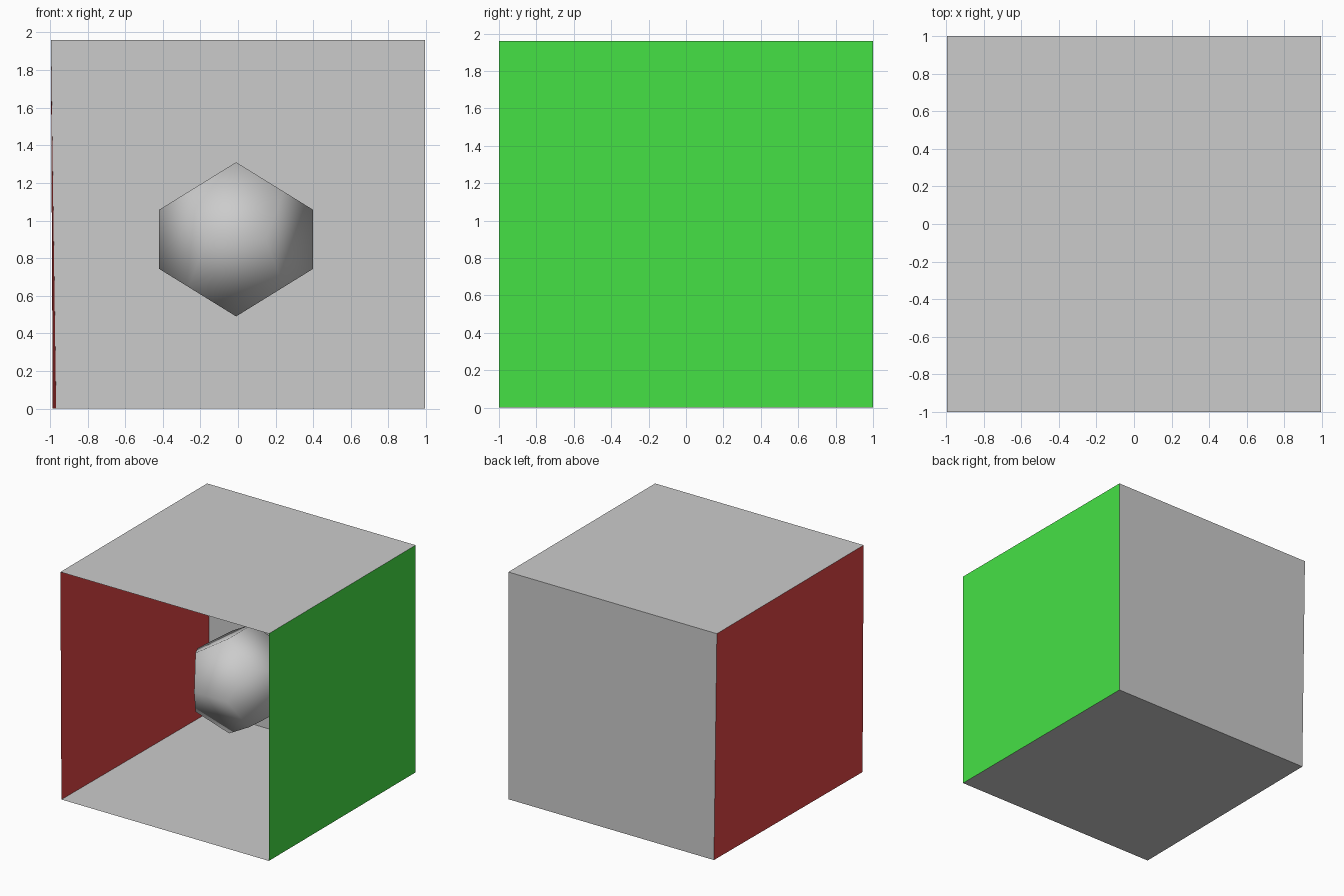
import bpy, bmesh, math
from itertools import product

if "Cube" in bpy.data.objects:
    bpy.data.objects.remove(bpy.data.objects["Cube"])


def material(name, rgb):
    m = bpy.data.materials.new(name)
    m.diffuse_color = (*rgb, 1)
    m.use_nodes = True
    m.node_tree.nodes["Principled BSDF"].inputs["Base Color"].default_value = m.diffuse_color
    return m


def add_object(name, bm, mat=None):
    me = bpy.data.meshes.new(name)
    bm.to_mesh(me)
    bm.free()
    ob = bpy.data.objects.new(name, me)
    bpy.context.collection.objects.link(ob)
    if mat:
        me.materials.append(mat)
    return ob


def panel(name, corners, mat=None):
    bm = bmesh.new()
    bm.faces.new([bm.verts.new(c) for c in corners])
    return add_object(name, bm, mat)


# Room corners: the left wall leans slightly, the front is open
H, R = 1.96, 0.995
floor_c = [(-0.985, -1, 0), (R, -1, 0), (R, 1, 0), (-0.967, 1, 0)]
ceil_c = [(-0.995, -1, H), (R, -1, H), (R, 1, H), (-0.995, 1, H)]
fl, fr, br, bl = floor_c
cfl, cfr, cbr, cbl = ceil_c

# Room panels, normals facing inwards
panel("floor", floor_c)
panel("ceiling", ceil_c[::-1])
panel("back_wall", [bl, br, cbr, cbl])
panel("left_wall", [fl, bl, cbl, cfl], material("red", (0.75, 0.06, 0.06)))
panel("right_wall", [br, fr, cfr, cbr], material("green", (0.06, 0.75, 0.06)))

# Floating dodecahedron: cube corners plus three golden rectangles
phi = (1 + math.sqrt(5)) / 2
s = 0.41 / phi
points = list(product((-1, 1), repeat=3))
for a, b in product((-1 / phi, 1 / phi), (-phi, phi)):
    points += [(0, a, b), (a, b, 0), (b, 0, a)]
bm = bmesh.new()
for p in points:
    bm.verts.new([c * s for c in p])
bmesh.ops.convex_hull(bm, input=bm.verts[:])
bmesh.ops.dissolve_limit(bm, angle_limit=math.radians(5), verts=bm.verts[:], edges=bm.edges[:])
bmesh.ops.recalc_face_normals(bm, faces=bm.faces[:])
for f in bm.faces:
    f.smooth = True
dodecahedron = add_object("dodecahedron", bm)
dodecahedron.location = (-0.01, 0.05, 0.9)
